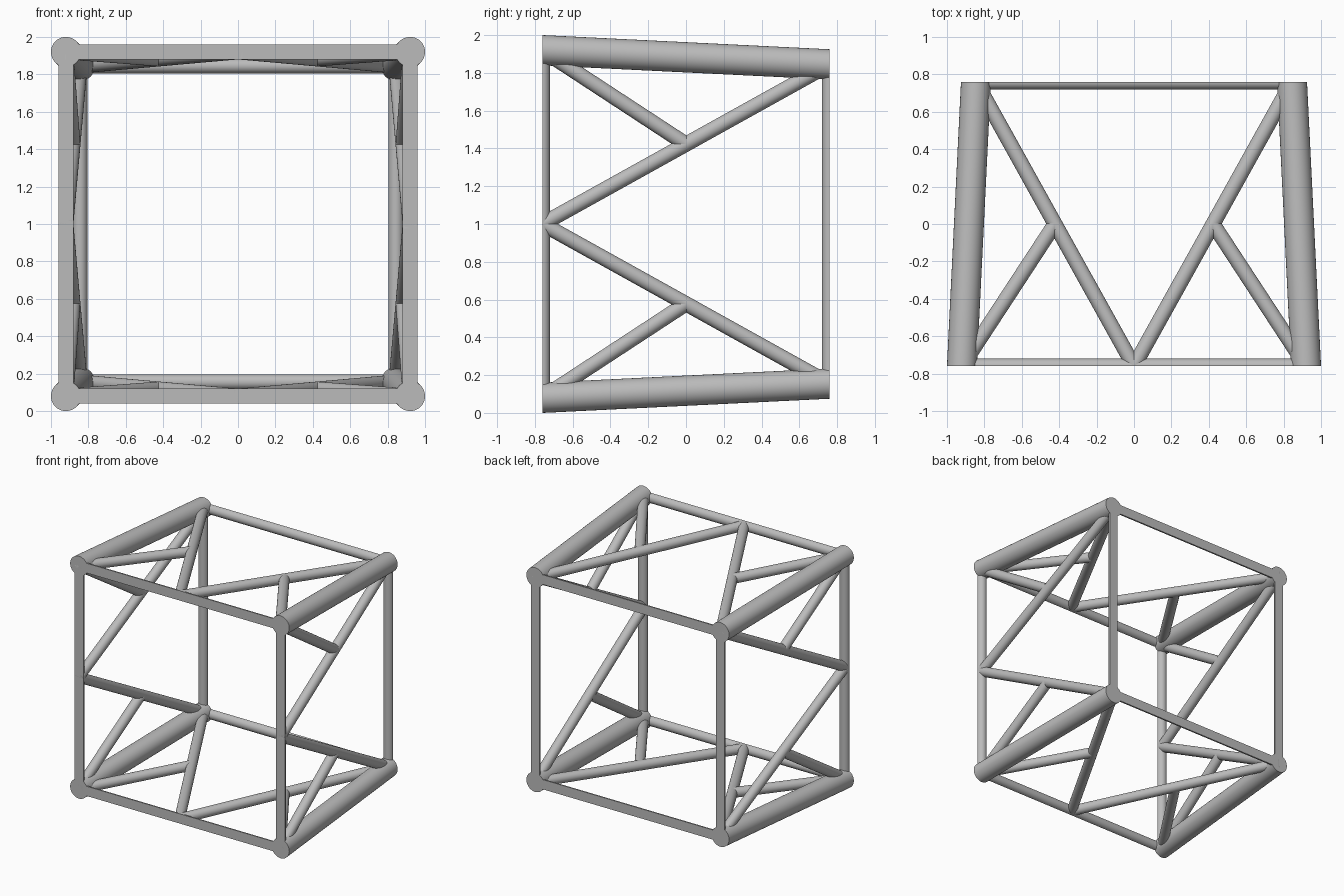
import bpy, bmesh, math
from mathutils import Matrix, Vector

if "Cube" in bpy.data.objects:
    bpy.data.objects.remove(bpy.data.objects["Cube"])

FRONT, BACK = -0.76, 0.76      # flat end planes of the frame
WIDE, NARROW = 0.92, 0.845     # half spacing of the chords at front and back
CHORD_R, BAR_R = 0.08, 0.04

steel = bpy.data.materials.new("grey steel")
steel.use_nodes = True
GREY = (0.5, 0.5, 0.5, 1)
steel.diffuse_color = GREY
steel.node_tree.nodes["Principled BSDF"].inputs["Base Color"].default_value = GREY


def tube(name, start, end, radius, turn, extend=0.0):
    """Round tube between two points, turned about the y axis and trimmed flat at both ends of the frame."""
    start, end = Vector(start), Vector(end)
    axis = (end - start).normalized()
    start, end = start - axis * extend, end + axis * extend
    bm = bmesh.new()
    place = Matrix.Translation((start + end) / 2) @ axis.to_track_quat("Z", "Y").to_matrix().to_4x4()
    bmesh.ops.create_cone(bm, cap_ends=True, segments=48, radius1=radius, radius2=radius,
                          depth=(end - start).length, matrix=place)
    for y, normal in ((FRONT, -1), (BACK, 1)):
        bmesh.ops.bisect_plane(bm, geom=bm.verts[:] + bm.edges[:] + bm.faces[:], dist=1e-5,
                               plane_co=(0, y, 0), plane_no=(0, normal, 0), clear_outer=True)
        bmesh.ops.holes_fill(bm, edges=[e for e in bm.edges if e.is_boundary], sides=0)
    bm.transform(Matrix.Translation((0, 0, 1)) @ Matrix.Rotation(turn, 4, "Y"))
    bmesh.ops.recalc_face_normals(bm, faces=bm.faces[:])
    mesh = bpy.data.meshes.new(name)
    bm.to_mesh(mesh)
    bm.free()
    mesh.materials.append(steel)
    obj = bpy.data.objects.new(name, mesh)
    bpy.context.collection.objects.link(obj)
    bpy.ops.object.select_all(action="DESELECT")
    obj.select_set(True)
    bpy.context.view_layer.objects.active = obj
    bpy.ops.object.shade_smooth_by_angle(angle=math.radians(35))


# The top panel, repeated a quarter turn at a time around the y axis
corners = ("top_left", "bottom_left", "bottom_right", "top_right")
for i, side in enumerate(("top", "left", "bottom", "right")):
    turn = i * math.pi / 2

    # Heavy corner chord
    tube(corners[i] + "_chord", (WIDE, FRONT, WIDE), (NARROW, BACK, NARROW), CHORD_R, turn, 0.1)

    # Half-round end bars
    tube(side + "_front_bar", (-WIDE, FRONT, WIDE), (WIDE, FRONT, WIDE), BAR_R, turn)
    tube(side + "_back_bar", (-NARROW, BACK, NARROW), (NARROW, BACK, NARROW), BAR_R, turn)

    # Long diagonals and the short struts that meet them halfway
    for s, label in ((1, "first"), (-1, "second")):
        apex = Vector((0, FRONT, WIDE))
        corner = Vector((s * NARROW, BACK, NARROW))
        tube(f"{side}_{label}_long_brace", apex, corner, BAR_R, turn)
        tube(f"{side}_{label}_short_brace", (apex + corner) / 2, (s * WIDE, FRONT, WIDE), BAR_R, turn)
